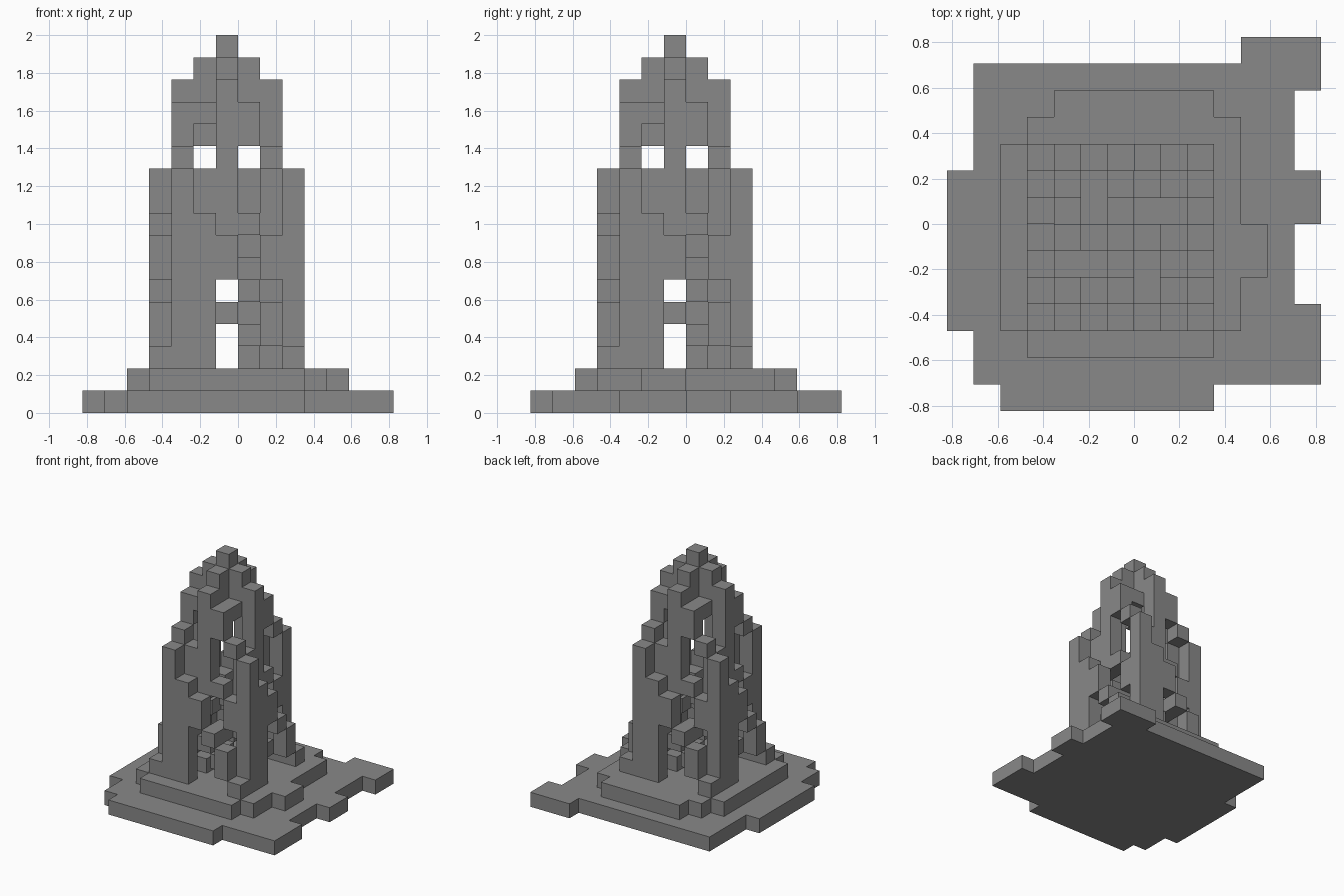
import bpy
import bmesh
from math import radians
from mathutils import Vector

old = bpy.data.objects.get("Cube")
if old:
    bpy.data.objects.remove(old, do_unlink=True)

U = 2 / 17  # edge of one block

stone = bpy.data.materials.new("grey_stone")
stone.use_nodes = True
colour = (0.25, 0.25, 0.25, 1)
stone.diffuse_color = colour
stone.node_tree.nodes["Principled BSDF"].inputs["Base Color"].default_value = colour


def slab(x0, x1, y0, y1, z):
    return {(x, y, z) for x in range(x0, x1) for y in range(y0, y1)}


def four_sides(runs):
    """Turn runs (i, j, bottom, top) about the tower axis, four times."""
    cells = set()
    for i, j, bottom, top in runs:
        for _ in range(4):
            cells |= {(i - 1, j - 1, z) for z in range(bottom, top)}
            i, j = -j, i
    return cells


parts = {
    # ragged ground slab
    "ground_slab": slab(-6, 6, -6, 6, 0) | slab(-7, -6, -4, 2, 0)
    | slab(-5, 3, -7, -6, 0) | slab(6, 7, -6, -3, 0)
    | slab(6, 7, 0, 2, 0) | slab(4, 7, 5, 7, 0),
    # stepped plinth
    "plinth": slab(-4, 4, -4, 4, 1) | slab(-5, -4, -4, 3, 1)
    | slab(-3, 3, 4, 5, 1) | slab(4, 5, -2, 0, 1)
    | slab(-4, 3, -5, -4, 1),
    # tall fins with an arch stepping down to each corner
    "outer_walls": four_sides([
        (-2, -3, 2, 11), (-1, -3, 2, 9), (0, -3, 6, 8),
        (1, -3, 5, 6), (2, -3, 3, 5), (3, -3, 2, 3)]),
    # second ring of steps inside the walls
    "inner_steps": four_sides([
        (-1, -2, 8, 11), (0, -2, 8, 12), (1, -2, 8, 9),
        (2, -2, 6, 8), (1, -2, 5, 6), (-1, -2, 5, 6),
        (0, -2, 4, 5), (1, -2, 3, 4), (1, -1, 7, 8), (1, -1, 2, 3)]),
    # upper fins and corner blocks
    "upper_walls": four_sides([
        (0, -2, 12, 15), (1, -2, 12, 14), (2, -2, 11, 12)]),
    # stepped peak
    "spire": four_sides([(0, 0, 13, 17), (0, -1, 14, 16), (-1, -1, 13, 14)]),
}

filled = set().union(*parts.values())


def build(name, cells):
    """Skin the cells with outward faces wherever no block touches them."""
    bm = bmesh.new()
    for cell in sorted(cells):
        centre = Vector(cell) + Vector((0.5, 0.5, 0.5))
        for axis in range(3):
            for sign in (-1, 1):
                n = Vector((0, 0, 0))
                n[axis] = sign
                if tuple(int(c + d) for c, d in zip(cell, n)) in filled:
                    continue
                a = Vector((0, 0, 0))
                a[(axis + 1) % 3] = 0.5
                b = n.cross(a)
                mid = centre + n / 2
                bm.faces.new([bm.verts.new((mid + c) * U)
                              for c in (a + b, b - a, -a - b, a - b)])
    bmesh.ops.remove_doubles(bm, verts=bm.verts, dist=U / 100)
    bmesh.ops.dissolve_limit(bm, angle_limit=radians(1),
                             verts=bm.verts, edges=bm.edges)
    mesh = bpy.data.meshes.new(name)
    bm.to_mesh(mesh)
    bm.free()
    mesh.materials.append(stone)
    obj = bpy.data.objects.new(name, mesh)
    bpy.context.collection.objects.link(obj)


for name, cells in parts.items():
    build(name, cells)
